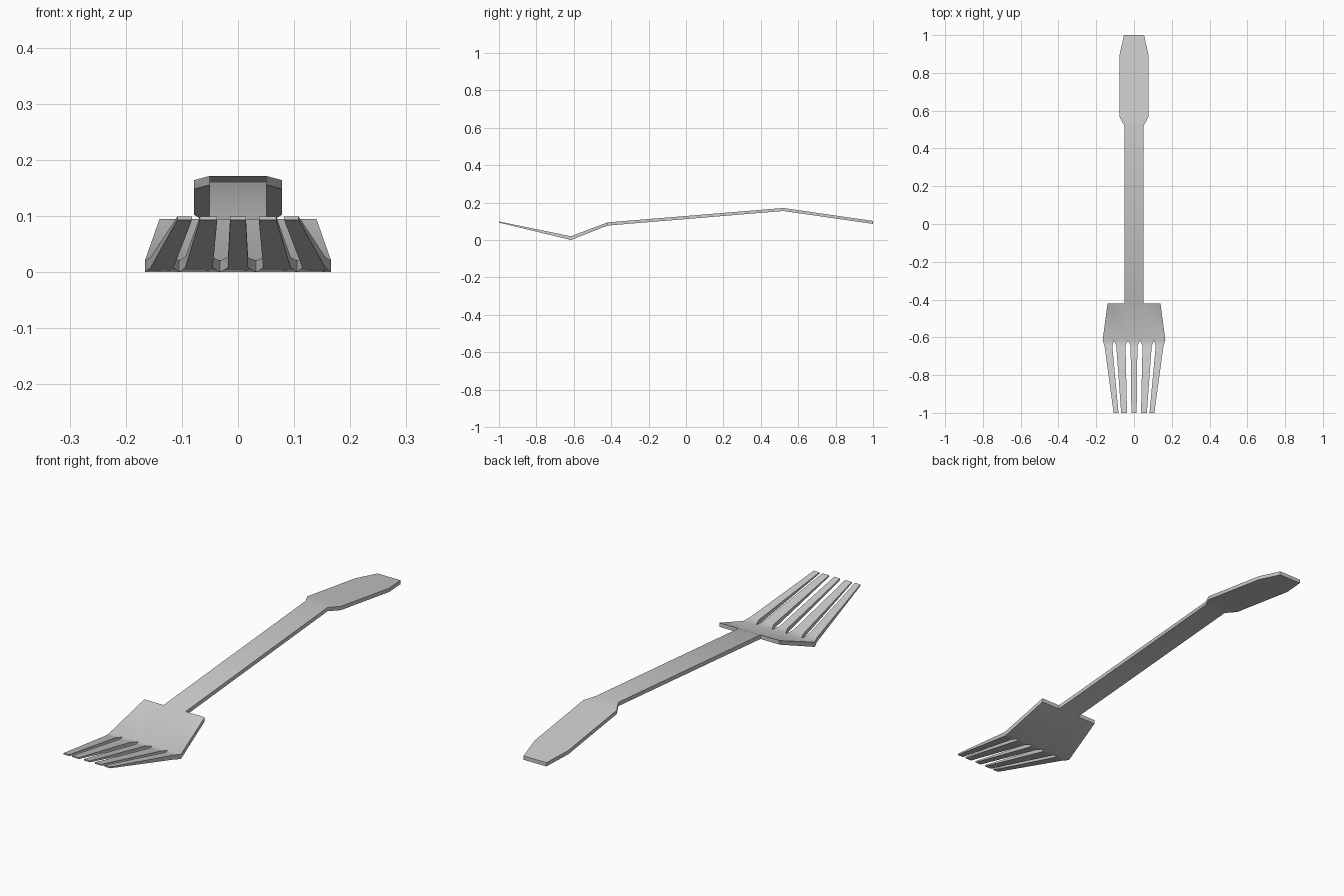
import bpy
import bmesh
import math

cube = bpy.data.objects.get("Cube")
if cube:
    bpy.data.objects.remove(cube, do_unlink=True)

# Side profile: y, top height, bottom height
PROFILE = [(-1.0, 0.099, 0.093), (-0.615, 0.02, 0.0), (-0.42, 0.094, 0.077),
           (0.52, 0.171, 0.155), (1.0, 0.102, 0.086)]


def height(y, side):
    for a, b in zip(PROFILE, PROFILE[1:]):
        if y <= b[0] + 1e-5:
            t = (y - a[0]) / (b[0] - a[0])
            return a[side] + t * (b[side] - a[side])
    return PROFILE[-1][side]


bm = bmesh.new()
points = {}


def vert(x, y):
    key = (round(x, 4), round(y, 4))
    if key not in points:
        points[key] = bm.verts.new((x, y, height(y, 1)))
    return points[key]


def face(outline):
    bm.faces.new([vert(x, y) for x, y in outline])


# Handle strip with a wider grip: y, half width
handle = [(-0.42, 0.051), (0.52, 0.051), (0.57, 0.078), (0.89, 0.078), (1.0, 0.053)]
for (y0, w0), (y1, w1) in zip(handle, handle[1:]):
    face([(-w0, y0), (w0, y0), (w1, y1), (-w1, y1)])

# Head plate, its front edge split where the tines meet
BEND, ROOT, TIP, BACK = -0.615, -0.645, -1.0, -0.42
joints = [-0.166, -0.105, -0.032, 0.032, 0.105, 0.166]
face([(x, BEND) for x in joints] +
     [(0.14, BACK), (0.051, BACK), (-0.051, BACK), (-0.14, BACK)])

# Five tines: root left, root right, tip left, tip right
left = [(-0.156, -0.115, -0.108, -0.082), (-0.094, -0.045, -0.068, -0.037)]
middle = [(-0.018, 0.018, -0.014, 0.014)]
right = [(-b, -a, -d, -c) for a, b, c, d in reversed(left)]
for i, (a, b, c, d) in enumerate(left + middle + right):
    face([(joints[i], BEND), (a, ROOT), (c, TIP), (d, TIP),
          (b, ROOT), (joints[i + 1], BEND)])

# Thickness
bm.normal_update()
result = bmesh.ops.extrude_face_region(bm, geom=bm.faces[:], use_keep_orig=True)
for v in result["geom"]:
    if isinstance(v, bmesh.types.BMVert):
        v.co.z = height(v.co.y, 2)
bmesh.ops.recalc_face_normals(bm, faces=bm.faces[:])

mesh = bpy.data.meshes.new("fork")
bm.to_mesh(mesh)
bm.free()
fork = bpy.data.objects.new("fork", mesh)
bpy.context.collection.objects.link(fork)

# Plain light grey metal
grey = bpy.data.materials.new("light_grey")
grey.use_nodes = True
colour = (0.6, 0.6, 0.6, 1.0)
grey.diffuse_color = colour
grey.node_tree.nodes["Principled BSDF"].inputs["Base Color"].default_value = colour
mesh.materials.append(grey)

bpy.context.view_layer.objects.active = fork
fork.select_set(True)
bpy.ops.object.shade_smooth_by_angle(angle=math.radians(40))
